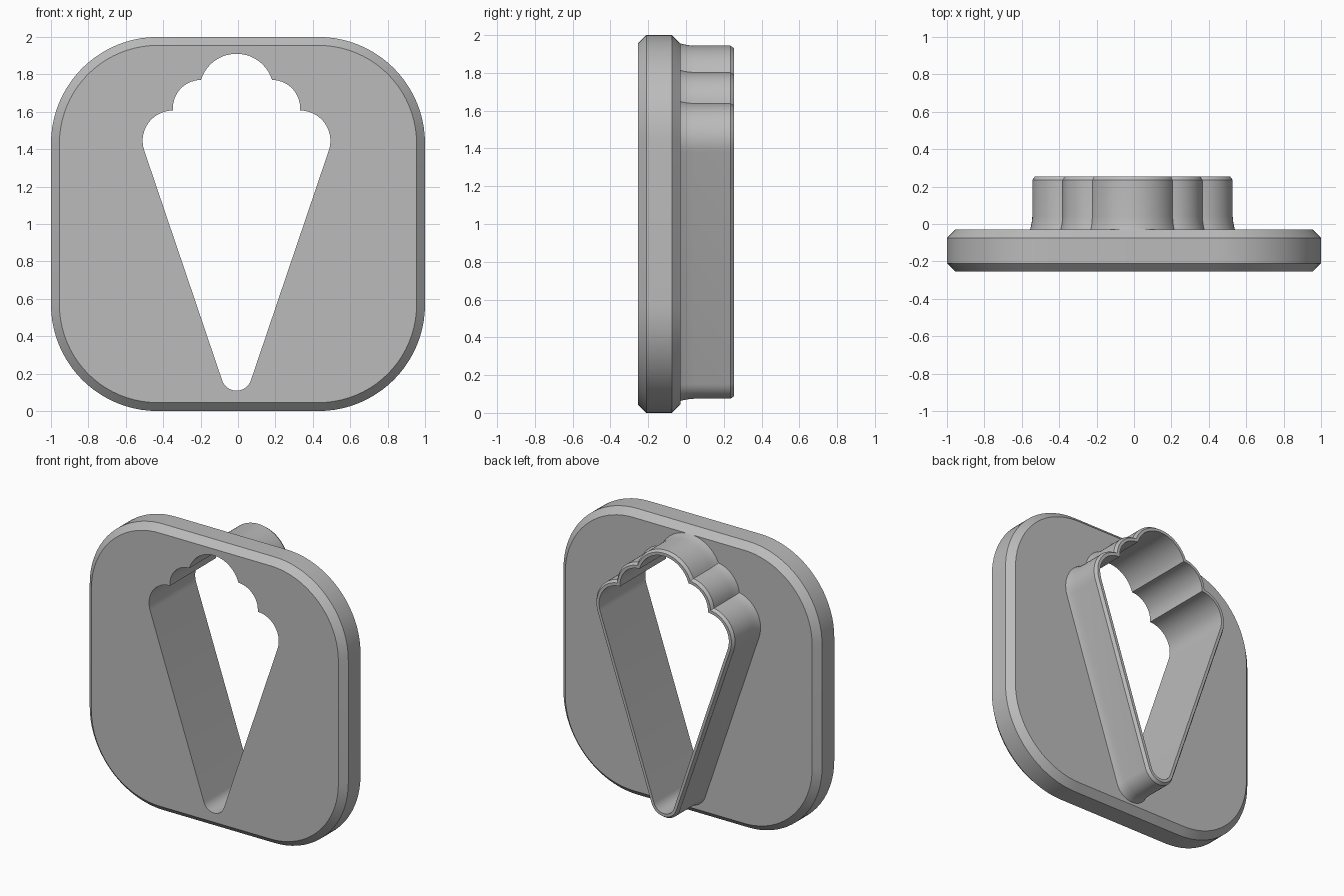
import bpy, bmesh, math
from mathutils import Vector

if "Cube" in bpy.data.objects:
    bpy.data.objects.remove(bpy.data.objects["Cube"])

grey = bpy.data.materials.new("plain grey")
grey.use_nodes = True
grey.diffuse_color = (0.5, 0.5, 0.5, 1)
grey.node_tree.nodes["Principled BSDF"].inputs["Base Color"].default_value = (0.5, 0.5, 0.5, 1)

FRONT, BACK, RIM = -0.255, -0.03, 0.255
SHIFT = -0.008  # the opening sits slightly off centre

# Right half of the ice cream cone: three scoops and a rounded tip (x, z, radius)
SCOOPS = [(0, 1.711, 0.199), (0.19, 1.62, 0.15), (0.34, 1.445, 0.162)]
TIP = (0, 0.19, 0.081)


def arc(c, r, start, end, n):
    return [(c[0] + r * math.cos(start + (end - start) * i / n),
             c[1] + r * math.sin(start + (end - start) * i / n)) for i in range(n + 1)]


def crossing(a, b, off):
    """Outer crossing point of two neighbouring scoop circles."""
    ca, cb = Vector(a[:2]), Vector(b[:2])
    ra, rb = a[2] + off, b[2] + off
    d = (cb - ca).length
    along = (d * d + ra * ra - rb * rb) / (2 * d)
    u = (cb - ca) / d
    return ca + u * along + Vector((-u.y, u.x)) * math.sqrt(ra * ra - along * along)


def cone_outline(off):
    """Closed cone outline, grown outwards by off."""
    last = SCOOPS[-1]
    d = Vector(TIP[:2]) - Vector(last[:2])
    tangent = math.atan2(d.y, d.x) + math.acos((last[2] - TIP[2]) / d.length)
    half, start = [], math.pi / 2
    for i, s in enumerate(SCOOPS):
        end = tangent
        if i < len(SCOOPS) - 1:
            p = crossing(s, SCOOPS[i + 1], off)
            end = math.atan2(p.y - s[1], p.x - s[0])
        pts = arc(s, s[2] + off, start, end, 14)
        half += pts if i == 0 else pts[1:]
        if i < len(SCOOPS) - 1:
            n = SCOOPS[i + 1]
            start = math.atan2(p.y - n[1], p.x - n[0])
    half += arc(TIP, TIP[2] + off, tangent, -math.pi / 2, 10)
    mirrored = [(-x, z) for x, z in reversed(half[1:-1])]
    return [(x + SHIFT, z) for x, z in half + mirrored]


def rounded_square(inset, radius=0.57):
    """Plate outline, moved inwards by inset."""
    c, pts = 1 - radius, []
    for k, (sx, sz) in enumerate([(1, 1), (-1, 1), (-1, -1), (1, -1)]):
        a = k * math.pi / 2
        pts += arc((sx * c, 1 + sz * c), radius - inset, a, a + math.pi / 2, 20)
    return pts


def loop(bm, pts, y):
    return [bm.verts.new((x, y, z)) for x, z in pts]


def skin(bm, loops):
    """Quads between successive loops."""
    for a, b in zip(loops, loops[1:]):
        for i in range(len(a)):
            j = (i + 1) % len(a)
            bm.faces.new((a[i], a[j], b[j], b[i]))


def fill_between(bm, outer, inner):
    """Flat face with a hole."""
    edges = []
    for ring in (outer, inner):
        for i, v in enumerate(ring):
            w = ring[(i + 1) % len(ring)]
            edges.append(bm.edges.get((v, w)) or bm.edges.new((v, w)))
    bmesh.ops.triangle_fill(bm, use_beauty=True, edges=edges, normal=(0, -1, 0))


def finish(bm, name):
    bmesh.ops.recalc_face_normals(bm, faces=bm.faces)
    mesh = bpy.data.meshes.new(name)
    bm.to_mesh(mesh)
    bm.free()
    mesh.materials.append(grey)
    obj = bpy.data.objects.new(name, mesh)
    bpy.context.collection.objects.link(obj)
    bpy.ops.object.select_all(action="DESELECT")
    obj.select_set(True)
    bpy.context.view_layer.objects.active = obj
    bpy.ops.object.shade_smooth_by_angle(angle=math.radians(25))


# Bevelled base plate with the cone cut through it
bevel = 0.045
bm = bmesh.new()
side = [loop(bm, rounded_square(i), y) for i, y in
        [(bevel, FRONT), (0, FRONT + bevel), (0, BACK - bevel), (bevel, BACK)]]
hole = [loop(bm, cone_outline(0), y) for y in (FRONT, BACK)]
skin(bm, side)
skin(bm, hole)
fill_between(bm, side[0], hole[0])
fill_between(bm, side[-1], hole[-1])
finish(bm, "base_plate")

# Cutting wall: flared foot, straight side, chamfered rim, straight inside
bm = bmesh.new()
profile = [(0, BACK), (0.046, BACK), (0.041, -0.012), (0.037, 0.01), (0.034, 0.04),
           (0.034, RIM - 0.02), (0.02, RIM), (0, RIM)]
wall = [loop(bm, cone_outline(off), y) for off, y in profile]
skin(bm, wall + wall[:1])
finish(bm, "cutting_wall")
